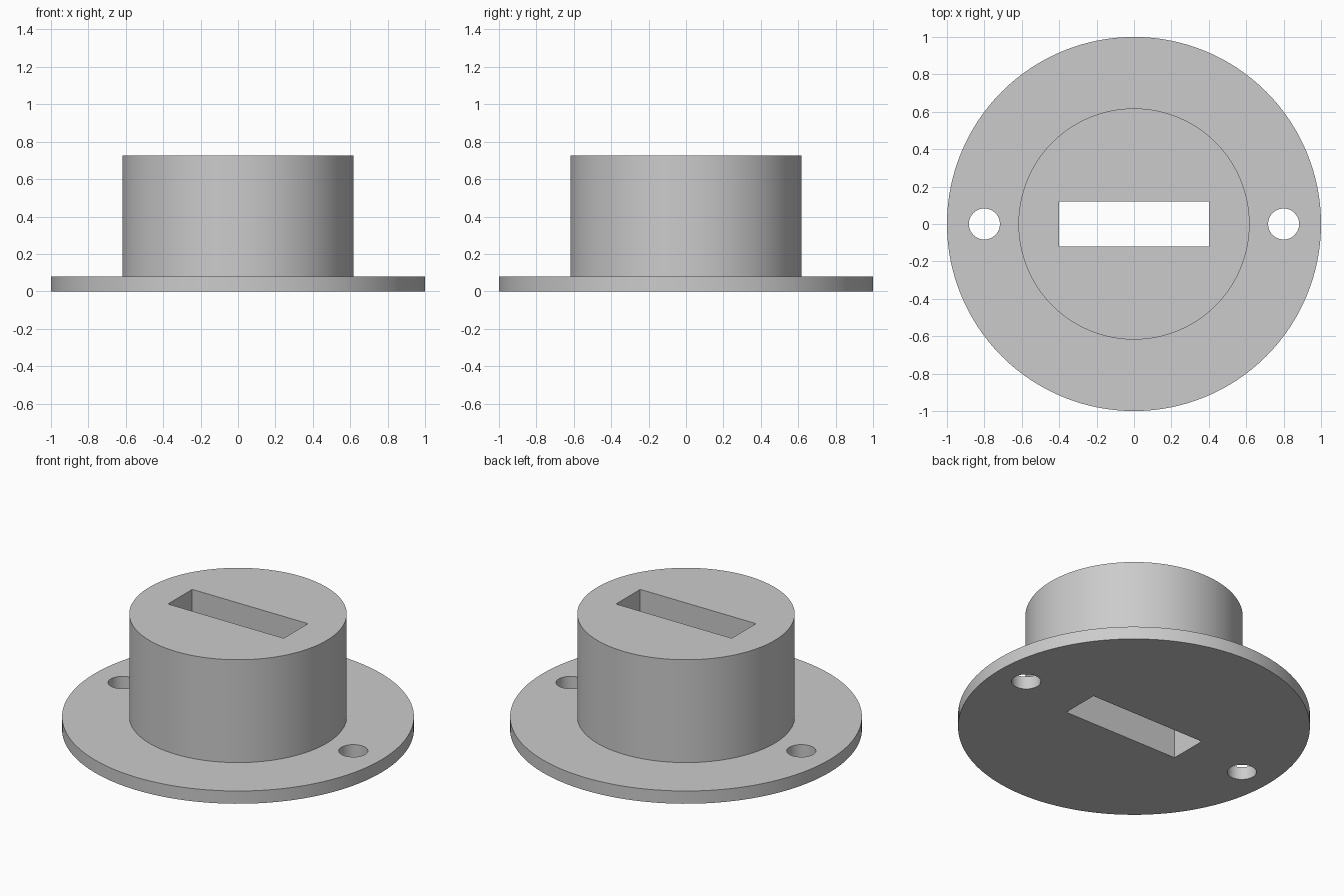
import bpy
import bmesh

cube = bpy.data.objects.get("Cube")
if cube:
    bpy.data.objects.remove(cube, do_unlink=True)

grey = bpy.data.materials.new("light grey")
grey.use_nodes = True
colour = (0.6, 0.6, 0.6, 1)
grey.diffuse_color = colour
grey.node_tree.nodes["Principled BSDF"].inputs["Base Color"].default_value = colour

FLANGE_TOP, HUB_TOP, HUB_RADIUS = 0.08, 0.725, 0.618


def lathe(name, profile, segments):
    """Stack circles along a (radius, height) profile and cap both ends."""
    bm = bmesh.new()
    rings = []
    for radius, height in profile:
        ring = bmesh.ops.create_circle(bm, radius=radius, segments=segments)["verts"]
        bmesh.ops.translate(bm, verts=ring, vec=(0, 0, height))
        rings.append(ring)
    for low, high in zip(rings, rings[1:]):
        for i in range(segments):
            j = (i + 1) % segments
            bm.faces.new((low[i], low[j], high[j], high[i]))
    bm.faces.new(rings[0])
    bm.faces.new(rings[-1])
    bmesh.ops.recalc_face_normals(bm, faces=bm.faces)
    mesh = bpy.data.meshes.new(name)
    bm.to_mesh(mesh)
    bm.free()
    mesh.materials.append(grey)
    obj = bpy.data.objects.new(name, mesh)
    bpy.context.collection.objects.link(obj)
    return obj


# Round flange with the raised hub
body = lathe("flanged_hub", [(1, 0), (1, FLANGE_TOP), (HUB_RADIUS, FLANGE_TOP),
                             (HUB_RADIUS, HUB_TOP)], 128)

# Cutters: two screw holes and the rectangular slot through the hub
cutters = []
for side, x in (("left", 0.8), ("right", -0.8)):
    hole = lathe(side + "_screw_hole_cutter", [(0.083, -0.1), (0.083, 0.2)], 48)
    hole.location.x = x
    cutters.append(hole)
bpy.ops.mesh.primitive_cube_add(size=1, location=(0, 0, HUB_TOP / 2))
slot = bpy.context.object
slot.name = "slot_cutter"
slot.scale = (0.803, 0.24, 1)
slot.data.materials.append(grey)
cutters.append(slot)

# Cut the openings, then drop the cutters
bpy.ops.object.select_all(action="DESELECT")
body.select_set(True)
bpy.context.view_layer.objects.active = body
for cutter in cutters:
    cutter.hide_render = True
    cut = body.modifiers.new(cutter.name, "BOOLEAN")
    cut.operation = "DIFFERENCE"
    cut.solver = "EXACT"
    cut.object = cutter
    bpy.ops.object.modifier_apply(modifier=cut.name)
    bpy.data.objects.remove(cutter, do_unlink=True)

bpy.ops.object.shade_smooth_by_angle(angle=0.52)
